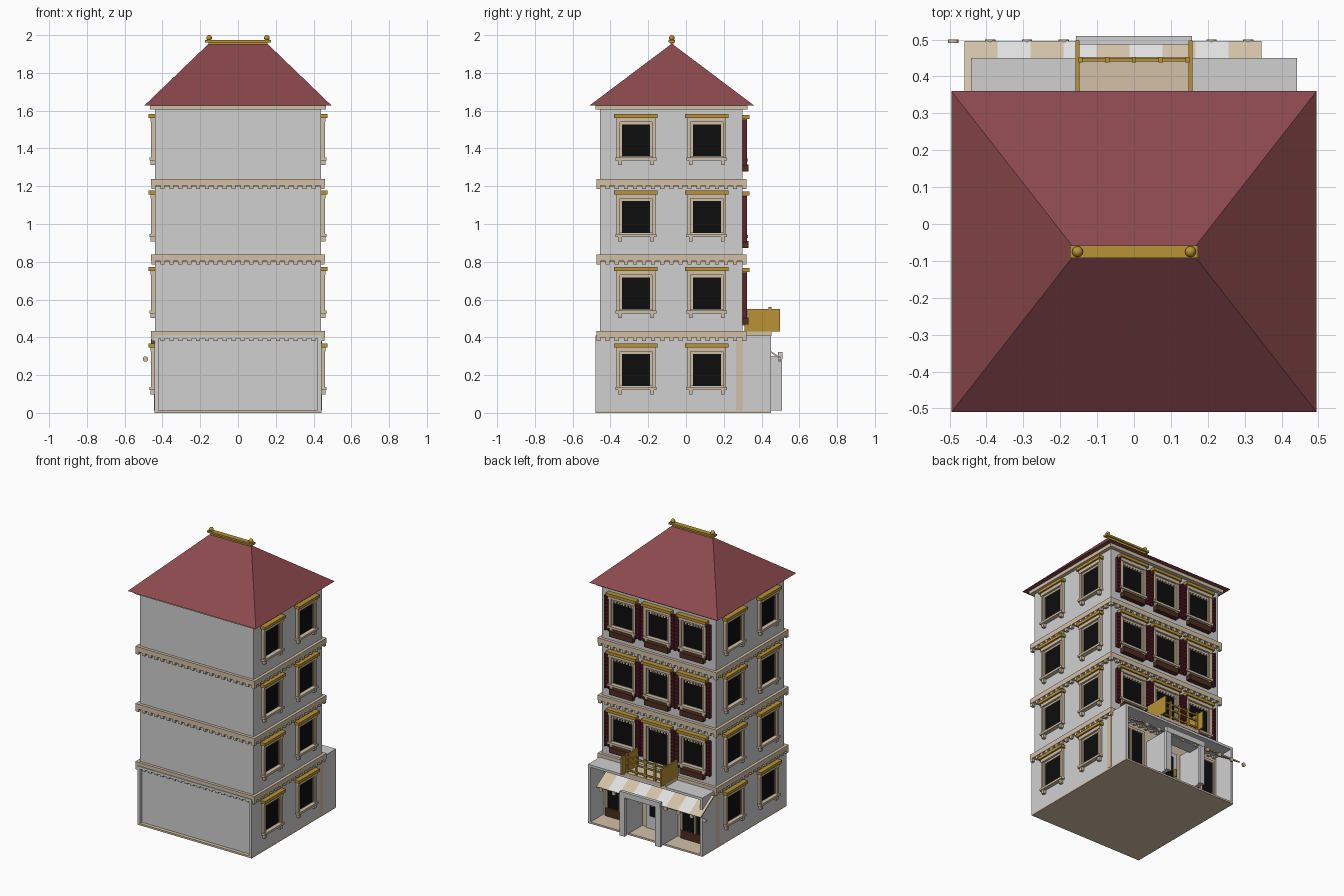
import bpy, bmesh, math
from mathutils import Matrix, Vector

if "Cube" in bpy.data.objects:
    bpy.data.objects.remove(bpy.data.objects["Cube"])

COLOURS = {
    "wall grey": (0.63, 0.63, 0.63), "awning white": (0.74, 0.74, 0.74),
    "stone tan": (0.64, 0.53, 0.38), "roof red": (0.26, 0.066, 0.075),
    "gold": (0.48, 0.29, 0.035), "glass black": (0.004, 0.004, 0.004),
    "shutter red": (0.11, 0.016, 0.026), "box brown": (0.075, 0.026, 0.014),
}
MATS = {}
for n, c in COLOURS.items():
    MATS[n] = bpy.data.materials.new(n)
    MATS[n].diffuse_color = (*c, 1)

PARTS = {}
ID = Matrix.Identity(4)


def part(name, mat):
    if name not in PARTS:
        PARTS[name] = (bmesh.new(), mat)
    return PARTS[name][0]


def box(name, mat, x, y, z, m=ID):
    """Box from (low, high) pairs, placed by a matrix."""
    size = Matrix.Diagonal((x[1] - x[0], y[1] - y[0], z[1] - z[0], 1))
    mid = Matrix.Translation(((x[0] + x[1]) / 2, (y[0] + y[1]) / 2, (z[0] + z[1]) / 2))
    bmesh.ops.create_cube(part(name, mat), size=1, matrix=m @ mid @ size)


def on_wall(deg, u, dist, z):
    """Local frame on a wall: x along it, y outward, z up."""
    return Matrix.Rotation(math.radians(deg), 4, 'Z') @ Matrix.Translation((u, dist, z))


def window(kind, m, tall=0.0):
    """Framed window; z = 0 at the sill feet, tall lengthens it downward."""
    f, t = kind + "_frames", "stone tan"
    box(kind + "_glass", "glass black", (-.088, .088), (0, .005), (.045 - tall, .235), m)
    for s in (-1, 1):
        box(f, t, sorted((s * .085, s * .103)), (0, .02), (.03 - tall, .23), m)
        box(f, t, sorted((s * .074, s * .086)), (0, .01), (.045 - tall, .23), m)
    box(f, t, (-.103, .103), (0, .024), (.228, .25), m)
    box(f, t, (-.086, .086), (0, .01), (.215, .23), m)
    box(kind + "_lintels", "gold", (-.115, .115), (0, .035), (.25, .27), m)
    if not tall:
        box(f, t, (-.108, .108), (0, .028), (.025, .04), m)
        for s in (-1, 1):
            box(f, t, (s * .085 - .01, s * .085 + .01), (0, .022), (0, .025), m)


# main body and open-ended ground floor shell
box("main_body", "wall grey", (-.44, .44), (-.455, .30), (.012, 1.62))
for x in ((-.442, -.422), (.422, .442)):
    box("ground_shell", "wall grey", x, (-.48, .45), (.01, .41))
box("ground_shell", "wall grey", (-.442, .442), (-.48, .45), (.393, .41))
box("ground_floor_slab", "stone tan", (-.442, .442), (-.48, .45), (0, .012))
box("shop_facade", "stone tan", (-.444, .444), (.265, .303), (.012, .385))

# cornices with dentils on all four sides
for z in (.40, .805, 1.205):
    box("cornices", "stone tan", (-.46, .46), (-.475, .32), (z, z + .034))
    box("cornices", "stone tan", (-.448, .448), (-.463, .308), (z - .006, z))
    for i in range(20):
        x = -.4465 + i * .047
        for y in ((-.473, -.455), (.30, .318)):
            box("dentils", "stone tan", (x - .011, x + .011), y, (z - .02, z))
    for i in range(17):
        y = -.463 + i * .0482
        for x in ((-.458, -.44), (.44, .458)):
            box("dentils", "stone tan", x, (y - .011, y + .011), (z - .02, z))
box("eaves_trim", "stone tan", (-.465, .465), (-.48, .325), (1.605, 1.63))

# hipped roof
bm = part("roof", "roof red")
base = [bm.verts.new((x, y, 1.628)) for x, y in
        ((-.495, -.51), (.495, -.51), (.495, .36), (-.495, .36))]
r0, r1 = bm.verts.new((-.155, -.075, 1.955)), bm.verts.new((.155, -.075, 1.955))
a, b, c, d = base
for f in ((d, c, b, a), (a, b, r1, r0), (b, c, r1), (c, d, r0, r1), (d, a, r0)):
    bm.faces.new(f)
box("roof_ridge", "gold", (-.174, .174), (-.092, -.058), (1.962, 1.975))
box("roof_ridge", "gold", (-.155, .155), (-.083, -.067), (1.945, 1.962))
for x in (-.153, .153):
    bmesh.ops.create_uvsphere(part("ridge_finials", "gold"), u_segments=12, v_segments=8,
                              radius=.015, matrix=Matrix.Translation((x, -.075, 1.985)))

# side windows
for k in range(4):
    z = .097 + k * .405
    for y in (-.265, .11):
        window("side_window", on_wall(-90, -y, .44, z))
        window("side_window", on_wall(90, y, .44, z))

# rear windows with louvred shutters and flower boxes
for k in range(3):
    for x in (-.272, 0, .272):
        door = k == 0 and x == 0
        m = on_wall(0, x, .30, .497 + k * .405)
        window("rear_window", m, .065 if door else 0)
        for s in (-1, 1):
            lo, hi = sorted((s * .104, s * .134))
            box("shutters", "shutter red", (lo, hi), (0, .012), (.0, .245), m)
            for i in range(9):
                z = .018 + i * .025
                box("shutter_slats", "shutter red", (lo + .006, hi - .006), (.012, .02),
                    (z, z + .013), m)
            for e in (lo, hi - .005):
                box("shutters", "shutter red", (e, e + .005), (.012, .022), (0, .245), m)
        if not door:
            box("flower_boxes", "box brown", (-.09, .09), (0, .032), (-.03, .008), m)
        for i in range(8):
            u = -.077 + i * .022
            box("window_valance", "stone tan", (u - .006, u + .006), (.004, .012),
                (.203, .216), m)

# shop windows under the awning
for x in (-.29, .29):
    box("shop_glass", "glass black", (x - .10, x + .10), (.303, .308), (.07, .34))
    box("shop_bases", "box brown", (x - .11, x + .11), (.303, .32), (.012, .07))
    for u in (-.105, 0, .105):
        box("shop_mullions", "stone tan", (x + u - .007, x + u + .007), (.303, .318), (.07, .35))
    box("shop_mullions", "stone tan", (x - .112, x + .112), (.303, .318), (.338, .355))

# entrance portal and door
for s in (-1, 1):
    box("portal", "wall grey", sorted((s * .125, s * .15)), (.303, .49), (.012, .30))
    box("portal_surround", "wall grey", sorted((s * .118, s * .157)), (.487, .508), (.012, .32))
box("portal", "wall grey", (-.15, .15), (.40, .49), (.28, .30))
box("portal_surround", "wall grey", (-.157, .157), (.487, .51), (.285, .322))
box("door", "wall grey", (-.09, .09), (.303, .315), (.012, .29))
box("door_glass", "glass black", (-.06, .06), (.315, .319), (.10, .26))
box("door_handle", "gold", (-.078, -.068), (.315, .33), (.12, .17))

# striped sloping awning with round pendants
slope = math.atan2(-.095, .15)
m = Matrix.Translation((0, .345, .388)) @ Matrix.Rotation(slope, 4, 'X')
w = .805 / 9
for i in range(9):
    x = -.46 + i * w
    name, mat = (("awning_tan", "stone tan"), ("awning_white", "awning white"))[i % 2]
    box(name, mat, (x, x + w), (0, .176), (-.004, .004), m)
for i in range(9):
    t = Matrix.Translation((-.49 + i * .1, .495, .285)) @ Matrix.Rotation(math.pi / 2, 4, 'X')
    bmesh.ops.create_cone(part("awning_pendants", "stone tan"), cap_ends=True, segments=12,
                          radius1=.014, radius2=.014, depth=.01, matrix=t)

# balcony
box("balcony_floor", "stone tan", (-.157, .157), (.30, .453), (.408, .43))
for x in (-.153, .153):
    box("balcony_sides", "gold", (x - .005, x + .005), (.31, .497), (.43, .55))
for z in (.45, .50, .54):
    box("balcony_rails", "gold", (-.155, .155), (.44, .45), (z - .005, z + .005))
for x in (-.145, -.0725, 0, .0725, .145):
    box("balcony_posts", "gold", (x - .006, x + .006), (.438, .452), (.43, .56))

# turn the gathered parts into objects
for name, (bm, mat) in PARTS.items():
    bmesh.ops.recalc_face_normals(bm, faces=bm.faces)
    me = bpy.data.meshes.new(name)
    bm.to_mesh(me)
    bm.free()
    me.materials.append(MATS[mat])
    ob = bpy.data.objects.new(name, me)
    bpy.context.collection.objects.link(ob)
    if name == "ridge_finials":
        for p in me.polygons:
            p.use_smooth = True

for m in bpy.data.materials:
    if m.users and not m.is_grease_pencil:
        m.use_nodes = True
        m.node_tree.nodes["Principled BSDF"].inputs["Base Color"].default_value = m.diffuse_color
